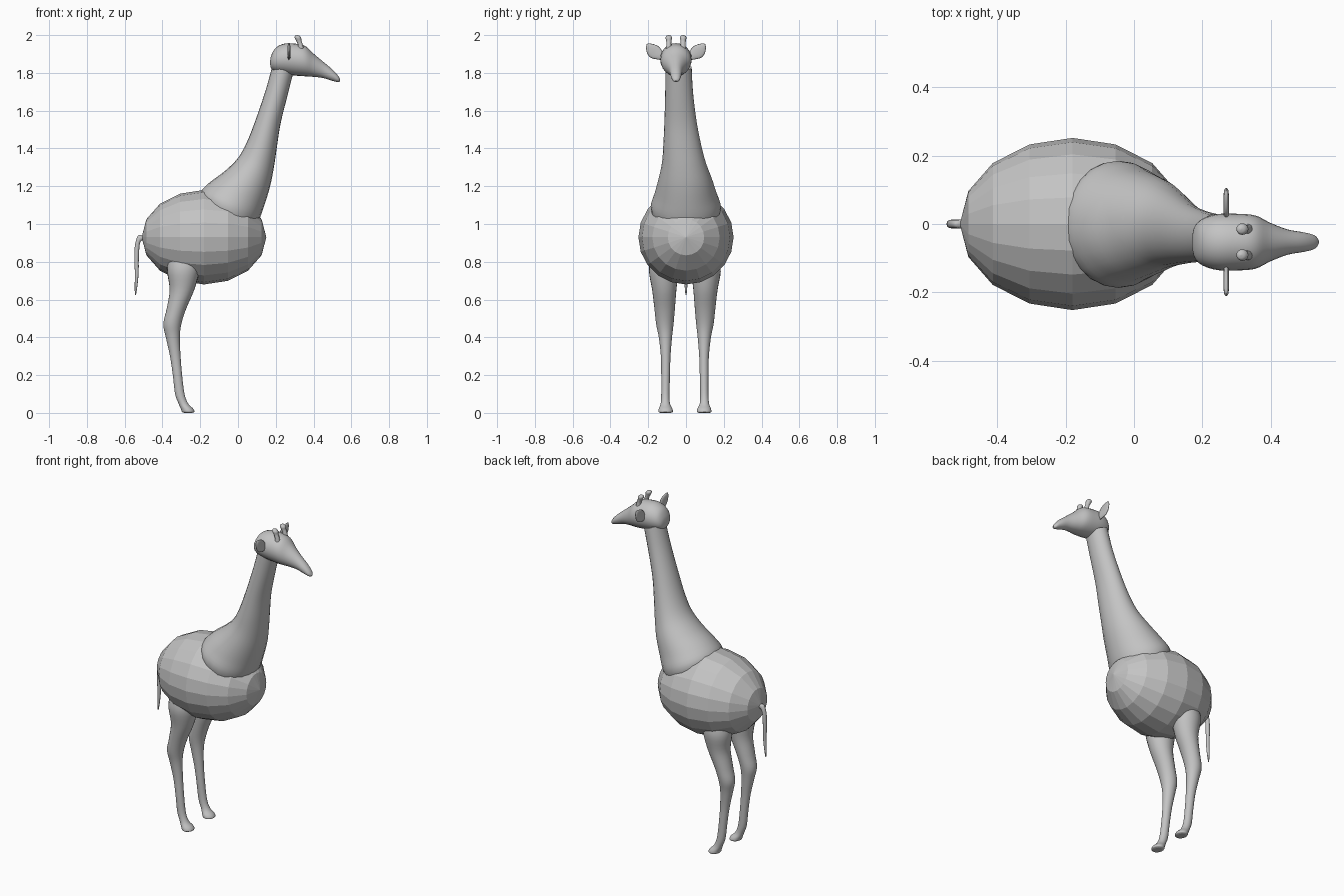
import bpy, bmesh, math
from mathutils import Vector

grey = bpy.data.materials.new("plain_grey")
grey.diffuse_color = (0.55, 0.55, 0.55, 1)


def finish(name, bm, smooth=True):
    bmesh.ops.recalc_face_normals(bm, faces=bm.faces)
    for f in bm.faces:
        f.smooth = smooth and len(f.verts) <= 4
    me = bpy.data.meshes.new(name)
    bm.to_mesh(me)
    bm.free()
    me.materials.append(grey)
    ob = bpy.data.objects.new(name, me)
    bpy.context.collection.objects.link(ob)
    return ob


def spline(a, b, c, d, t):
    return 0.5 * (2 * b + (c - a) * t + (2 * a - 5 * b + 4 * c - d) * t * t
                  + (3 * b - a - 3 * c + d) * t ** 3)


def loft(name, sections, steps=4, n=24):
    """Skin smoothly through elliptical sections (centre, half axis u, half axis v)."""
    s = [[Vector(p) for p in sec] for sec in sections]
    s = [s[0]] + s + [s[-1]]
    rows = [[spline(*(s[i + k][j] for k in range(4)), t / steps) for j in range(3)]
            for i in range(len(s) - 3) for t in range(steps)] + [s[-1]]
    bm = bmesh.new()
    rings = []
    for c, u, v in rows:
        rings.append([bm.verts.new(c + u * math.cos(2 * math.pi * k / n)
                                   + v * math.sin(2 * math.pi * k / n)) for k in range(n)])
    for a, b in zip(rings, rings[1:]):
        for k in range(n):
            bm.faces.new((a[k], a[(k + 1) % n], b[(k + 1) % n], b[k]))
    bm.faces.new(rings[0])
    bm.faces.new(rings[-1])
    return finish(name, bm)


def span(x0, z0, x1, z1, y0, y1):
    """Section from its two profile points in xz and its y range."""
    return (((x0 + x1) / 2, (y0 + y1) / 2, (z0 + z1) / 2),
            ((x1 - x0) / 2, 0, (z1 - z0) / 2), (0, (y1 - y0) / 2, 0))


# Faceted egg-shaped body, poles along x
bm = bmesh.new()
bmesh.ops.create_uvsphere(bm, u_segments=20, v_segments=8, radius=1)
for v in bm.verts:
    x, y, z = v.co
    v.co = (z * 0.33 - 0.18, y * 0.252, 0.93 + x * 0.25)
finish("body", bm, smooth=False)

# Neck with wide shoulder base
loft("neck", [span(*a) for a in (
    (-0.20, 1.10, 0.07, 0.95, -0.17, 0.17),
    (-0.20, 1.165, 0.11, 1.02, -0.187, 0.185),
    (-0.15, 1.22, 0.14, 1.10, -0.167, 0.163),
    (-0.07, 1.28, 0.17, 1.20, -0.145, 0.137),
    (0.00, 1.35, 0.19, 1.30, -0.127, 0.105),
    (0.05, 1.44, 0.205, 1.40, -0.120, 0.080),
    (0.10, 1.57, 0.225, 1.53, -0.114, 0.055),
    (0.15, 1.72, 0.262, 1.68, -0.110, 0.037),
    (0.185, 1.85, 0.295, 1.81, -0.108, 0.030))])

# Head: x, top, bottom, half width
HY = -0.053
loft("head", [((x, HY, (t + b) / 2), (0, w, 0), (0, 0, (t - b) / 2)) for x, t, b, w in (
    (0.170, 1.865, 1.845, 0.012),
    (0.177, 1.895, 1.820, 0.045),
    (0.200, 1.933, 1.805, 0.068),
    (0.245, 1.955, 1.794, 0.082),
    (0.300, 1.955, 1.786, 0.083),
    (0.355, 1.943, 1.782, 0.078),
    (0.400, 1.902, 1.779, 0.056),
    (0.450, 1.860, 1.773, 0.037),
    (0.500, 1.818, 1.758, 0.028),
    (0.530, 1.785, 1.751, 0.019),
    (0.541, 1.765, 1.757, 0.004))])

for side, word in ((-1, "front"), (1, "back")):
    # Thin leaf-shaped ears: outward, height, half width
    loft(word + "_ear", [((0.27, HY + side * d, z), (0, side * w * 0.64, -w * 0.77),
                          (0.008 * min(1, w / 0.02), 0, 0)) for d, z, w in (
        (0.060, 1.873, 0.008), (0.085, 1.890, 0.024), (0.110, 1.908, 0.036),
        (0.132, 1.926, 0.031), (0.148, 1.943, 0.016), (0.155, 1.952, 0.002))], n=16)

    # Knobbed horns leaning back
    loft(word + "_horn", [((x, HY + side * 0.038, z), (r, 0, 0), (0, r, 0)) for x, z, r in (
        (0.335, 1.915, 0.016), (0.330, 1.950, 0.013), (0.322, 1.970, 0.014),
        (0.317, 1.986, 0.017), (0.314, 1.996, 0.012), (0.313, 2.000, 0.002))], n=16)

    # Legs: z, x range, inner and outer distance from the middle
    shift = -0.006
    loft(word + "_leg", [span(x0, z, x1, z, *sorted((side * a + shift, side * b + shift)))
                         for z, x0, x1, a, b in (
        (0.82, -0.37, -0.20, 0.040, 0.180),
        (0.75, -0.375, -0.205, 0.035, 0.190),
        (0.65, -0.362, -0.232, 0.045, 0.173),
        (0.55, -0.378, -0.275, 0.053, 0.161),
        (0.47, -0.395, -0.300, 0.060, 0.152),
        (0.40, -0.382, -0.308, 0.068, 0.138),
        (0.30, -0.360, -0.304, 0.076, 0.127),
        (0.20, -0.345, -0.296, 0.079, 0.125),
        (0.10, -0.333, -0.283, 0.081, 0.125),
        (0.05, -0.315, -0.264, 0.079, 0.128),
        (0.022, -0.303, -0.237, 0.066, 0.138),
        (0.006, -0.297, -0.230, 0.064, 0.140),
        (0.0, -0.285, -0.242, 0.075, 0.130))])

# Tail
loft("tail", [((x, 0, z), (r, 0, r * t), (0, r, 0)) for x, z, r, t in (
    (-0.490, 0.925, 0.012, -1), (-0.515, 0.927, 0.013, -1), (-0.532, 0.895, 0.013, 0.3),
    (-0.537, 0.820, 0.012, 0), (-0.536, 0.740, 0.010, 0),
    (-0.540, 0.670, 0.007, 0), (-0.543, 0.625, 0.003, 0))], n=12)
